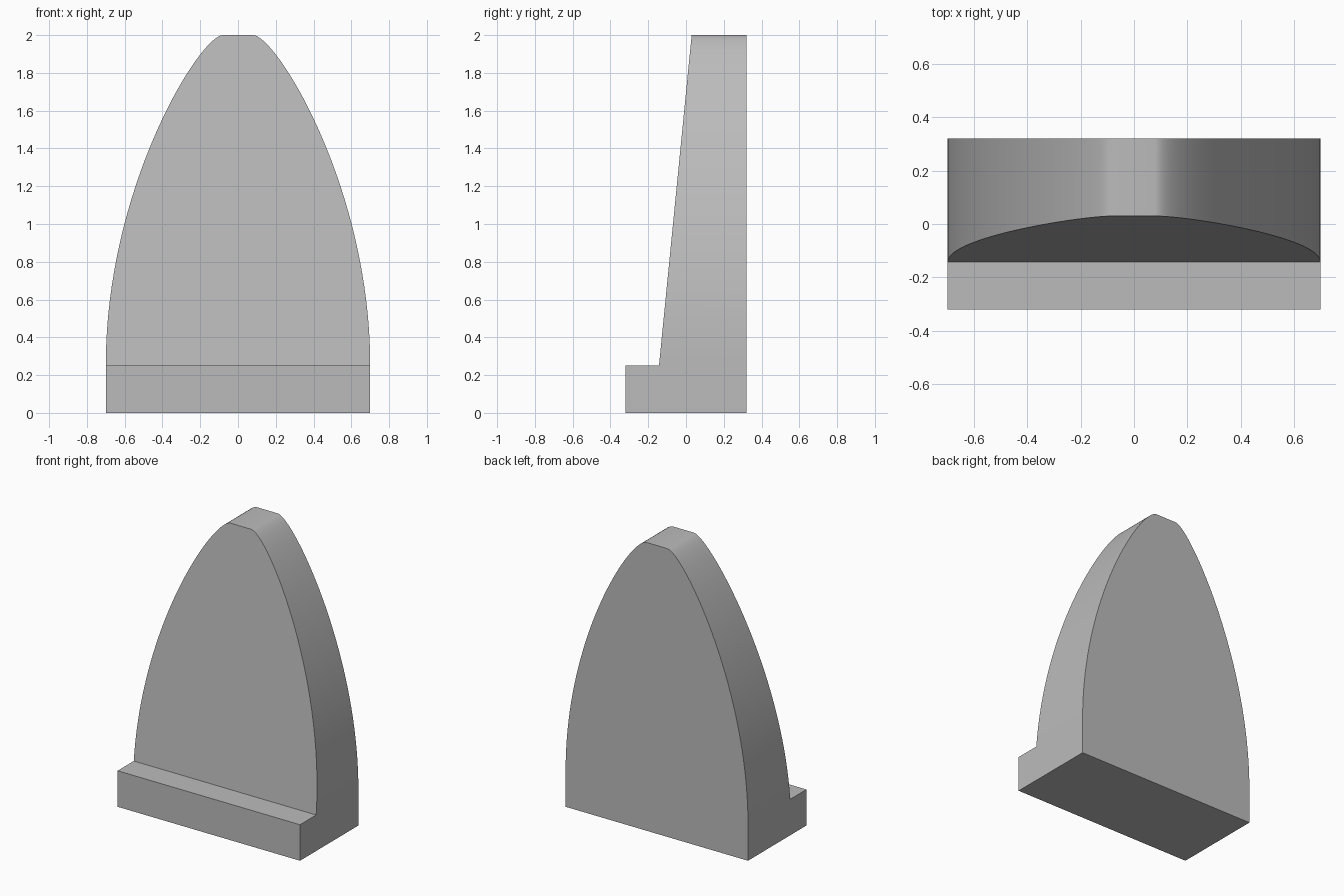
import bpy
import bmesh
import math
from mathutils import Vector
from mathutils.geometry import interpolate_bezier

cube = bpy.data.objects.get("Cube")
if cube:
    bpy.data.objects.remove(cube)

HALF_W, BACK, FRONT = 0.70, 0.32, -0.32
STEP_Z, TOP_Z = 0.25, 2.0
FACE_LOW, FACE_HIGH = -0.143, 0.03   # sloping face at step and at top

grey = bpy.data.materials.new("plain grey")
grey.use_nodes = True
colour = (0.5, 0.5, 0.5, 1)
grey.diffuse_color = colour
grey.node_tree.nodes["Principled BSDF"].inputs["Base Color"].default_value = colour


def face_y(z):
    return FACE_LOW + (z - STEP_Z) * (FACE_HIGH - FACE_LOW) / (TOP_Z - STEP_Z)


# Arched outline: right half as a curve, mirrored to the left
arc = interpolate_bezier(Vector((HALF_W, STEP_Z)), Vector((HALF_W, 1.2)),
                         Vector((0.2, TOP_Z)), Vector((0.08, TOP_Z)), 40)
arch = [(p.x, p.y) for p in arc]
arch += [(-x, z) for x, z in reversed(arch)]

bm = bmesh.new()
front = [bm.verts.new((x, face_y(z), z)) for x, z in arch]
back = [bm.verts.new((x, BACK, z)) for x, z in arch]
# Foot corners: bottom back, bottom front, step edge
foot = {s: [bm.verts.new((s * HALF_W, y, z)) for y, z in
            ((BACK, 0), (FRONT, 0), (FRONT, STEP_Z))] for s in (1, -1)}
r, l = foot[1], foot[-1]

bm.faces.new(front)                                  # sloping face
bm.faces.new(back + [l[0], r[0]])                    # back
for i in range(len(arch) - 1):                       # arched rim
    bm.faces.new((front[i], front[i + 1], back[i + 1], back[i]))
for a, b in zip(r, r[1:]):                           # underside and foot front
    i = r.index(a)
    bm.faces.new((a, b, l[i + 1], l[i]))
bm.faces.new((r[2], front[0], front[-1], l[2]))      # step
bm.faces.new(r + [front[0], back[0]])                # foot sides
bm.faces.new(l + [front[-1], back[-1]])
bmesh.ops.recalc_face_normals(bm, faces=bm.faces)

mesh = bpy.data.meshes.new("arched_block")
bm.to_mesh(mesh)
bm.free()
mesh.materials.append(grey)
block = bpy.data.objects.new("arched_block", mesh)
bpy.context.collection.objects.link(block)
bpy.context.view_layer.objects.active = block
block.select_set(True)
bpy.ops.object.shade_smooth_by_angle(angle=math.radians(30))
